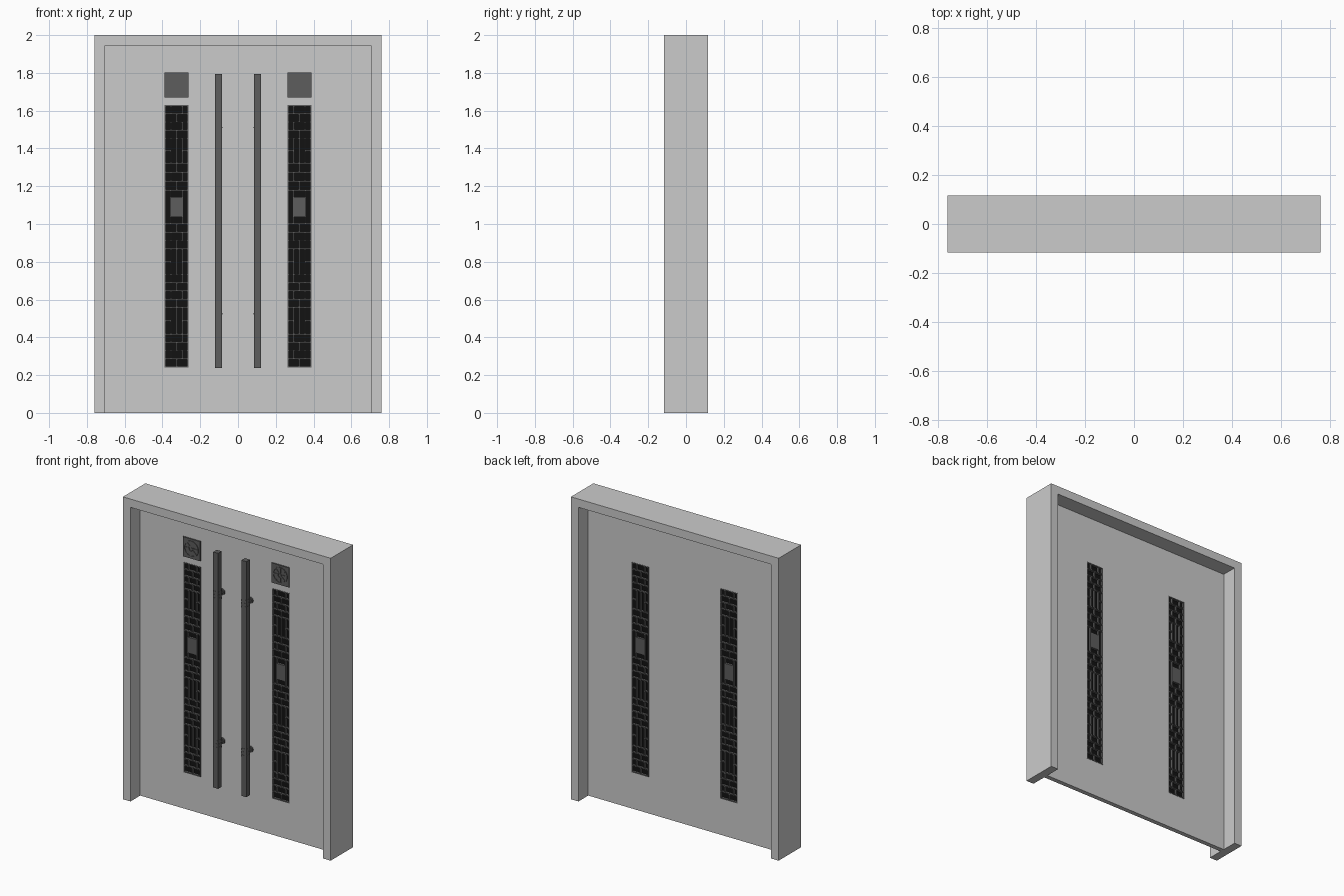
import bpy, bmesh, math
from mathutils import Matrix, Vector

if "Cube" in bpy.data.objects:
    bpy.data.objects.remove(bpy.data.objects["Cube"])


def material(name, v):
    m = bpy.data.materials.new(name)
    m.diffuse_color = (v, v, v, 1)
    m.use_nodes = True
    m.node_tree.nodes["Principled BSDF"].inputs["Base Color"].default_value = m.diffuse_color
    return m


METAL = material("dark_metal", 0.11)
GLASS = material("black_glass", 0.006)


def add_box(bm, x0, x1, y0, y1, z0, z1):
    c = Vector((x0 + x1, y0 + y1, z0 + z1)) / 2
    mat = Matrix.Translation(c) @ Matrix.Diagonal((x1 - x0, y1 - y0, z1 - z0, 1))
    bmesh.ops.create_cube(bm, size=1, matrix=mat)


def finish(bm, name, mat=None):
    me = bpy.data.meshes.new(name)
    bmesh.ops.recalc_face_normals(bm, faces=bm.faces)
    bm.to_mesh(me)
    bm.free()
    ob = bpy.data.objects.new(name, me)
    bpy.context.collection.objects.link(ob)
    if mat:
        me.materials.append(mat)
    return ob


def boxes(name, items, mat=None):
    bm = bmesh.new()
    for b in items:
        add_box(bm, *b)
    return finish(bm, name, mat)


W, D, IN, TOP = 0.76, 0.117, 0.705, 1.945     # frame sizes
T = 0.015                                     # half door thickness
LX, LW, Z0, Z1 = 0.325, 0.063, 0.24, 1.63     # lattice window

# Door frame: upside-down U profile extruded through the wall
bm = bmesh.new()
prof = [(-W, 0), (-W, 2), (W, 2), (W, 0), (IN, 0), (IN, TOP), (-IN, TOP), (-IN, 0)]
face = bm.faces.new([bm.verts.new((x, -D, z)) for x, z in prof])
ext = bmesh.ops.extrude_face_region(bm, geom=[face])["geom"]
bmesh.ops.translate(bm, vec=(0, 2 * D, 0),
                    verts=[v for v in ext if isinstance(v, bmesh.types.BMVert)])
finish(bm, "door_frame")

# Door leaf with two tall window openings
door = boxes("door_leaf", [(-IN, IN, -T, T, 0, TOP)])
cutter = boxes("window_cutter", [(s * LX - LW, s * LX + LW, -0.1, 0.1, Z0, Z1) for s in (-1, 1)])
cutter.hide_render = True
cutter.hide_viewport = True
mod = door.modifiers.new("windows", "BOOLEAN")
mod.object = cutter
mod.operation = "DIFFERENCE"
mod.solver = "EXACT"


def lattice_bars(cx):
    """Bars for one window: brick courses, tall cells and a middle plate."""
    t, y = 0.0035, T + 0.002
    out = []

    def vert(x, a, b):
        out.append((cx + x - t, cx + x + t, -y, y, a, b))

    def horiz(z, x0=-LW, x1=LW):
        out.append((cx + x0, cx + x1, -y, y, z - t, z + t))

    for x in (-LW + t, LW - t):
        vert(x, Z0, Z1)
    z = Z0 + t
    horiz(z)
    # (kind, share of the height), bottom to top
    plan = [("brick4", 33), ("tall", 27), ("brick4", 33), ("tall", 26), ("brick3", 25),
            ("plate", 34), ("brick3", 27), ("tall", 25), ("brick4", 33)]
    unit = (Z1 - Z0 - 2 * t) / sum(h for _, h in plan)
    for kind, h in plan:
        top = z + h * unit
        if kind.startswith("brick"):
            n = int(kind[-1])
            for i in range(n):
                a, b = z + (top - z) * i / n, z + (top - z) * (i + 1) / n
                for x in ((-0.03, 0.03) if i % 2 else (0,)):
                    vert(x, a, b)
                horiz(b)
        elif kind == "tall":
            mid = (z + top) / 2
            for x in (-0.03, 0, 0.03):
                vert(x, z, top)
            horiz(mid, -LW, -0.03)
            horiz(mid, 0.03, LW)
            horiz(top)
        else:
            for x in (-0.032, 0.032):
                vert(x, z, top)
            out.append((cx - 0.032, cx + 0.032, -y, y, z + 7 * unit, top - 7 * unit))
            horiz(top)
        z = top
    return out


def rod(bm, x, z, r, y0, y1, n=24):
    m = Matrix.Translation((x, (y0 + y1) / 2, z)) @ Matrix.Rotation(math.pi / 2, 4, "X")
    bmesh.ops.create_cone(bm, cap_ends=True, segments=n, radius1=r, radius2=r,
                          depth=abs(y1 - y0), matrix=m)


for s, side in ((-1, "left"), (1, "right")):
    cx = s * LX
    # Window glass and lattice
    boxes(side + "_window_glass", [(cx - LW, cx + LW, -0.002, 0.002, Z0, Z1)], GLASS)
    boxes(side + "_window_lattice", lattice_bars(cx), METAL)

    # Ornamental square with ring and petals
    zc, yf = 1.736, -T - 0.008
    bm = bmesh.new()
    add_box(bm, cx - LW, cx + LW, yf, -T + 0.002, zc - 0.065, zc + 0.065)
    ring = [bm.verts.new((cx + r * math.cos(a), y, zc + r * math.sin(a)))
            for a in [i * math.tau / 32 for i in range(32)]
            for r, y in ((0.047, yf), (0.047, yf - 0.004), (0.053, yf - 0.004), (0.053, yf))]
    for i in range(32):
        for k in range(4):
            j, l = (i + 1) % 32, (k + 1) % 4
            bm.faces.new([ring[4 * i + k], ring[4 * j + k], ring[4 * j + l], ring[4 * i + l]])
    rod(bm, cx, zc, 0.01, yf, yf - 0.004, 16)
    for i in range(8):
        m = (Matrix.Translation((cx, yf - 0.0015, zc)) @ Matrix.Rotation(i * math.tau / 8, 4, "Y")
             @ Matrix.Translation((0, 0, 0.03)) @ Matrix.Diagonal((0.012, 0.004, 0.032, 1)))
        bmesh.ops.create_cube(bm, size=1, matrix=m)
    finish(bm, side + "_ornament", METAL)

    # Square pull bar with wrapped bands and wall mounts
    hx, hw, hy0, hy1 = s * 0.103, 0.018, -0.086, -0.05
    parts = [(hx - hw, hx + hw, hy0, hy1, 0.237, 1.795)]
    e = 0.001
    mounts = (0.525, 1.51)
    for mz in mounts:
        for dz in (-0.022, 0, 0.022):
            parts.append((hx - hw - e, hx + hw + e, hy0 - e, hy1 + e, mz + dz - 0.007, mz + dz + 0.007))
    boxes(side + "_pull_bar", parts, METAL)
    bm = bmesh.new()
    for mz in mounts:
        rod(bm, hx, mz, 0.012, hy1 - 0.002, -T + 0.001)
        rod(bm, hx, mz, 0.02, -T - 0.01, -T + 0.001)
    ob = finish(bm, side + "_pull_bar_mounts", METAL)
    bpy.context.view_layer.objects.active = ob
    bpy.ops.object.select_all(action="DESELECT")
    ob.select_set(True)
    bpy.ops.object.shade_smooth_by_angle()
